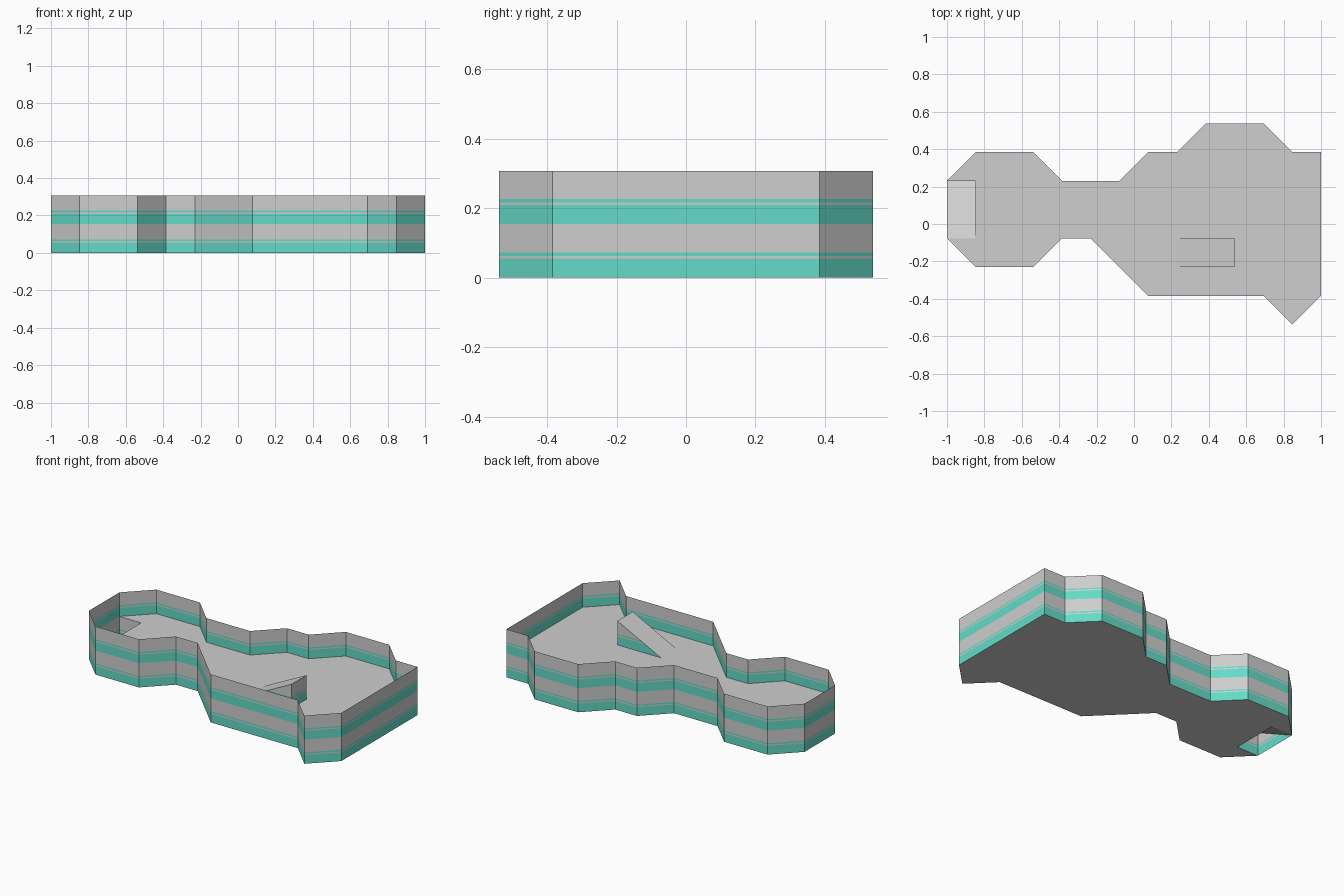
import bpy, bmesh

if "Cube" in bpy.data.objects:
    bpy.data.objects.remove(bpy.data.objects["Cube"])

U = 2 / 13                      # layout module: the plan is 13 modules long
H = U                           # height of one storey


def material(name, rgb):
    m = bpy.data.materials.new(name)
    m.diffuse_color = (*rgb, 1)
    m.use_nodes = True
    m.node_tree.nodes["Principled BSDF"].inputs["Base Color"].default_value = m.diffuse_color
    return m


MATS = [material("light_grey", (0.62, 0.62, 0.62)),
        material("teal_stripe", (0.13, 0.71, 0.58))]
STRIPES = (0.055, 0.063, 0.072)  # stripe edges above each storey's base


def in_stripe(z):
    t = z % H
    return t < STRIPES[0] or STRIPES[1] < t < STRIPES[2]


def build(name, faces):
    """Make a sheet object from faces in module units; stripe its upright faces."""
    bm = bmesh.new()
    for pts in faces:
        bm.faces.new([bm.verts.new((x * U, y * U, z * H)) for x, y, z in pts])
    bmesh.ops.remove_doubles(bm, verts=bm.verts, dist=1e-5)
    bm.normal_update()
    # cut only upright faces along the stripe edges
    for base in (0, H):
        for s in (0,) + STRIPES:
            upright = [f for f in bm.faces if abs(f.normal.z) < 0.1]
            if not upright:
                break
            geom = upright + list({e for f in upright for e in f.edges}) \
                + list({v for f in upright for v in f.verts})
            bmesh.ops.bisect_plane(bm, geom=geom, dist=1e-6,
                                   plane_co=(0, 0, base + s), plane_no=(0, 0, 1))
            bm.normal_update()
    for f in bm.faces:
        if abs(f.normal.z) < 0.1 and in_stripe(f.calc_center_median().z):
            f.material_index = 1
    me = bpy.data.meshes.new(name)
    bm.to_mesh(me)
    bm.free()
    for m in MATS:
        me.materials.append(m)
    ob = bpy.data.objects.new(name, me)
    bpy.context.collection.objects.link(ob)
    return ob


def wall(a, b, z0, z1):
    return [(*a, z0), (*b, z0), (*b, z1), (*a, z1)]


# plan outline, counter-clockwise, starting and ending at the left end
outline = [(-6.5, -.5), (-5.5, -1.5), (-3.5, -1.5), (-2.5, -.5), (-1.5, -.5),
           (.5, -2.5), (4.5, -2.5), (5.5, -3.5), (6.5, -2.5), (6.5, 2.5),
           (5.5, 2.5), (4.5, 3.5), (2.5, 3.5), (1.5, 2.5), (.5, 2.5),
           (-.5, 1.5), (-2.5, 1.5), (-3.5, 2.5), (-5.5, 2.5), (-6.5, 1.5)]
pit = [(-5.5, 1.5), (-5.5, -.5)]
plate = outline + pit           # outline with the ramp opening notched out

# perimeter wall, two storeys tall
build("perimeter_wall", [wall(a, b, 0, 2)
                         for a, b in zip(outline, outline[1:] + outline[:1])])

# walking floor and underside
build("floor", [[(x, y, 1) for x, y in plate]])
build("underside", [[(x, y, 0) for x, y in reversed(plate)]])

# walls of the sunken opening
build("opening_walls", [wall((-6.5, 1.5), (-5.5, 1.5), 0, 1),
                        wall((-5.5, 1.5), (-5.5, -.5), 0, 1),
                        wall((-5.5, -.5), (-6.5, -.5), 0, 1)])

# sunken ramp, going down towards the back
build("sunken_ramp", [[(-6.5, -.5, 1), (-5.5, -.5, 1),
                       (-5.5, 1.5, 0), (-6.5, 1.5, 0)]])

# raised ramp on the floor, climbing to the right
x0, x1, y0, y1 = 1.5, 3.5, -1.5, -.5
build("raised_ramp", [
    [(x0, y0, 1), (x1, y0, 2), (x1, y1, 2), (x0, y1, 1)],
    [(x0, y0, 1), (x1, y0, 1), (x1, y0, 2)],
    [(x1, y1, 1), (x0, y1, 1), (x1, y1, 2)],
    wall((x1, y0), (x1, y1), 1, 2)])
